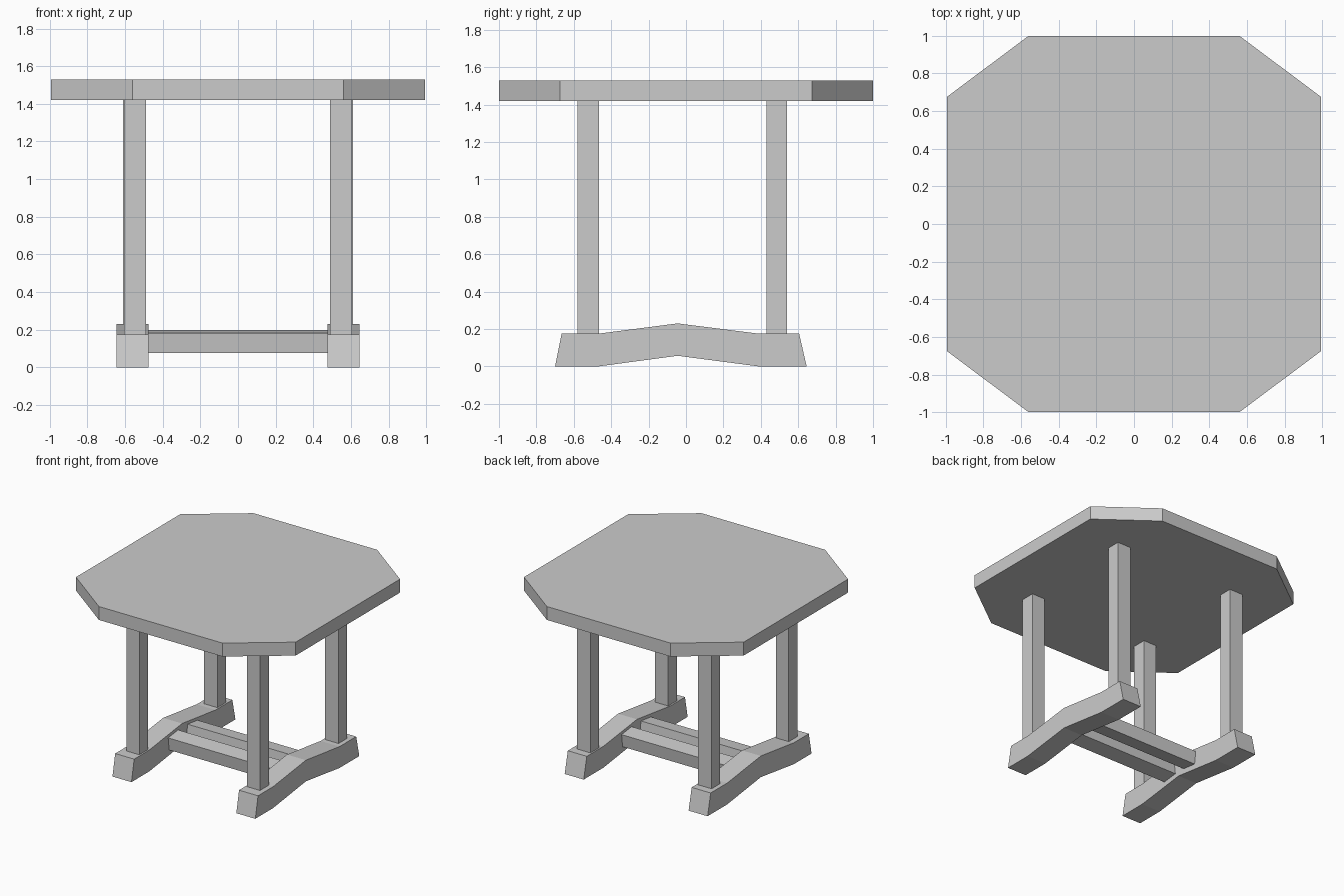
import bpy, bmesh
from mathutils import Vector

if "Cube" in bpy.data.objects:
    bpy.data.objects.remove(bpy.data.objects["Cube"])


def prism(name, outline, axis, lo, hi):
    """Extrude a closed 2D outline along x (outline is y,z) or z (outline is x,y)."""
    place = (lambda p, t: (t, *p)) if axis == "x" else (lambda p, t: (*p, t))
    bm = bmesh.new()
    face = bm.faces.new([bm.verts.new(place(p, lo)) for p in outline])
    new = bmesh.ops.extrude_face_region(bm, geom=[face])["geom"]
    shift = Vector(place((0, 0), hi - lo))
    bmesh.ops.translate(bm, vec=shift, verts=[v for v in new if isinstance(v, bmesh.types.BMVert)])
    bmesh.ops.recalc_face_normals(bm, faces=bm.faces)
    mesh = bpy.data.meshes.new(name)
    bm.to_mesh(mesh)
    bm.free()
    obj = bpy.data.objects.new(name, mesh)
    bpy.context.collection.objects.link(obj)
    return obj


def rect(x0, x1, y0, y1):
    return [(x0, y0), (x1, y0), (x1, y1), (x0, y1)]


# Table top with clipped corners
prism("table_top",
      [(-0.56, -1), (0.56, -1), (0.995, -0.675), (0.995, 0.675),
       (0.56, 1), (-0.56, 1), (-0.995, 0.675), (-0.995, -0.675)],
      "z", 1.42, 1.53)

# Arched foot profile (y, z)
foot = [(-0.70, 0), (-0.47, 0), (-0.045, 0.057), (0.39, 0), (0.645, 0),
        (0.605, 0.175), (0.39, 0.175), (-0.045, 0.23), (-0.47, 0.175), (-0.665, 0.175)]

for side, s in (("left", -1), ("right", 1)):
    # Foot on each side
    x0, x1 = sorted((s * 0.475, s * 0.647))
    prism(f"{side}_foot", foot, "x", x0, x1)

    # Front and back legs standing on the flat ends of the foot
    for end, y0, y1, outer in (("front", -0.58, -0.465, 0.605), ("back", 0.43, 0.54, 0.61)):
        x0, x1 = sorted((s * 0.488, s * outer))
        prism(f"{end}_{side}_leg", rect(x0, x1, y0, y1), "z", 0.165, 1.43)

# Twin stretchers, tilted to follow the slope of the feet
bar = [(-0.212, 0.077), (-0.083, 0.093), (-0.096, 0.197), (-0.225, 0.181)]
mid = -0.035
prism("front_stretcher", bar, "x", -0.48, 0.48)
prism("back_stretcher", [(2 * mid - y, z) for y, z in bar], "x", -0.48, 0.48)
